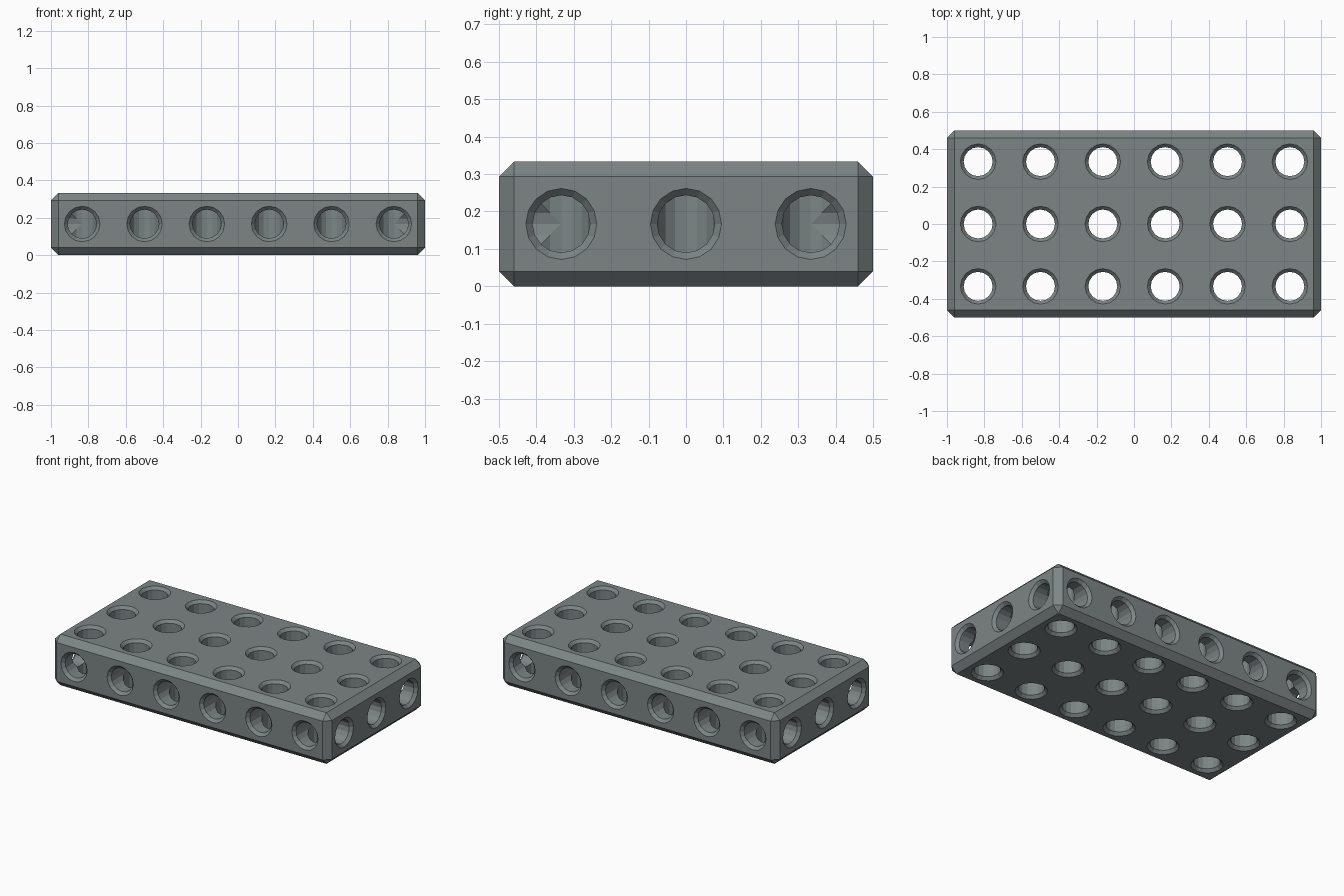
import bpy, bmesh, math
from mathutils import Matrix

if "Cube" in bpy.data.objects:
    bpy.data.objects.remove(bpy.data.objects["Cube"])

PITCH = 1 / 3          # hole spacing and block height
R, RIM, SINK = 0.0775, 0.095, 0.018
SIDES = 16

grey = bpy.data.materials.new("slate grey")
grey.diffuse_color = (0.205, 0.235, 0.235, 1)
grey.use_nodes = True
grey.node_tree.nodes["Principled BSDF"].inputs["Base Color"].default_value = grey.diffuse_color


def new_object(name, bm):
    mesh = bpy.data.meshes.new(name)
    bm.to_mesh(mesh)
    bm.free()
    mesh.materials.append(grey)
    obj = bpy.data.objects.new(name, mesh)
    bpy.context.collection.objects.link(obj)
    return obj


def add_drill(bm, profile, matrix):
    """Lathe a (radius, height) profile around z, then place it."""
    rings = [[bm.verts.new(matrix @ Matrix.Rotation(2 * math.pi * i / SIDES, 4, 'Z')
                           @ Matrix.Translation((r, 0, h)).to_translation())
              for i in range(SIDES)] for r, h in profile]
    for a, b in zip(rings, rings[1:]):
        for i in range(SIDES):
            j = (i + 1) % SIDES
            bm.faces.new((a[i], a[j], b[j], b[i]))
    bm.faces.new(rings[0][::-1])
    bm.faces.new(rings[-1])


def flared(r, surface):
    """Rim end of a drill: straight bore, 45 degree flare, overshoot."""
    return [(r, surface - SINK), (RIM, surface), (RIM + 0.01, surface + 0.01)]


# Block with chamfered edges
bm = bmesh.new()
bmesh.ops.create_cube(bm, size=1, matrix=Matrix.Translation((0, 0, PITCH / 2))
                      @ Matrix.Diagonal((2, 1, PITCH, 1)))
bmesh.ops.bevel(bm, geom=bm.edges[:], offset=0.04, segments=1, affect='EDGES')
block = new_object("perforated_block", bm)

xs = [(i - 2.5) * PITCH for i in range(6)]
ys = [(i - 1) * PITCH for i in range(3)]
mid = PITCH / 2

# Vertical through holes, flared at both ends
vertical = bmesh.new()
upper = flared(R, mid)
profile = [(r, -h) for r, h in reversed(upper)] + upper
for x in xs:
    for y in ys:
        add_drill(vertical, profile, Matrix.Translation((x, y, mid)))

# Side holes reach the axis of the outermost vertical holes
front_back, ends = bmesh.new(), bmesh.new()
for s in (-1, 1):
    for x in xs:
        r = R - 0.0003
        add_drill(front_back, [(r, 0)] + flared(r, mid),
                  Matrix.Translation((x, s * PITCH, mid))
                  @ Matrix.Rotation(-s * math.pi / 2, 4, 'X'))
    for y in ys:
        r = R - 0.0006
        add_drill(ends, [(r, 0)] + flared(r, mid),
                  Matrix.Translation((s * xs[-1], y, mid))
                  @ Matrix.Rotation(s * math.pi / 2, 4, 'Y'))

# Cut the holes
for name, bm in (("vertical_drills", vertical), ("front_back_drills", front_back),
                 ("end_drills", ends)):
    bmesh.ops.recalc_face_normals(bm, faces=bm.faces[:])
    cutter = new_object(name, bm)
    cutter.hide_render = True
    cutter.hide_set(True)
    cut = block.modifiers.new(name, 'BOOLEAN')
    cut.operation = 'DIFFERENCE'
    cut.solver = 'EXACT'
    cut.object = cutter
